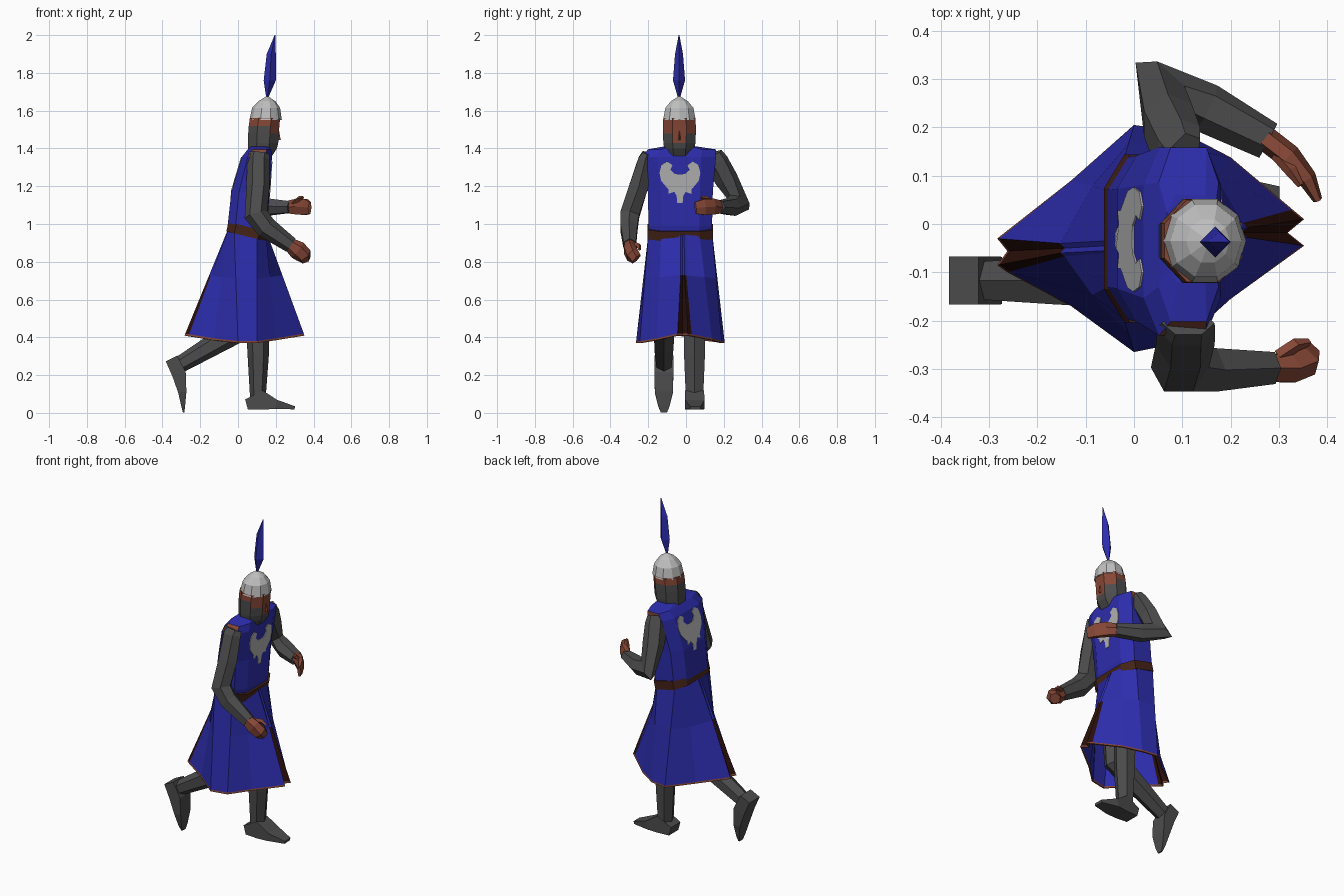
import bpy, bmesh, math
from mathutils import Vector


def material(name, rgb):
    m = bpy.data.materials.new(name)
    lin = [(c / 255 / 12.92) if c < 11 else ((c / 255 + 0.055) / 1.055) ** 2.4 for c in rgb]
    m.diffuse_color = (*lin, 1)
    return m


BLUE = material("blue cloth", (45, 45, 174))
MAIL = material("dark grey mail", (76, 76, 76))
STEEL = material("light steel", (190, 190, 190))
SKIN = material("skin", (134, 71, 54))
DARK = material("dark brown lining", (42, 15, 10))
BELT = material("brown leather", (68, 35, 24))
SILVER = material("grey emblem", (178, 178, 178))

# Unit cross-sections
BOX = [(1, 1), (-1, 1), (-1, -1), (1, -1)]
DIAMOND = [(1, 0), (0, 1), (-1, 0), (0, -1)]
HEX = [(1, 0), (.5, 1), (-.5, 1), (-1, 0), (-.5, -1), (.5, -1)]


def octagon(p, q):
    return [(1, p), (q, 1), (-q, 1), (-1, p), (-1, -p), (-q, -1), (q, -1), (1, -p)]


BODY, HEAD = octagon(.6, .6), octagon(.42, .42)
ROUND = [(math.cos(k * math.tau / 10), math.sin(k * math.tau / 10)) for k in range(10)]


def finish(name, bm, mats, rule=None, fix=True):
    if fix:
        bmesh.ops.recalc_face_normals(bm, faces=bm.faces)
    bm.normal_update()
    if rule:
        for f in bm.faces:
            f.material_index = rule(f.calc_center_median(), f.normal)
    me = bpy.data.meshes.new(name)
    bm.to_mesh(me)
    bm.free()
    for m in mats:
        me.materials.append(m)
    ob = bpy.data.objects.new(name, me)
    bpy.context.collection.objects.link(ob)
    return ob


def loft(name, rings, section, mats, ref=None, rule=None):
    """Capped loft through rings (x, y, z, half width u, half width v).
    Without ref the rings lie flat (u = x, v = y)."""
    bm = bmesh.new()
    pts = [Vector(r[:3]) for r in rings]
    loops = []
    for i, (p, r) in enumerate(zip(pts, rings)):
        u, v = Vector((1, 0, 0)), Vector((0, 1, 0))
        if ref:
            t = Vector()
            if i:
                t += (p - pts[i - 1]).normalized()
            if i < len(pts) - 1:
                t += (pts[i + 1] - p).normalized()
            t.normalize()
            u = Vector(ref).cross(t).normalized()
            v = t.cross(u)
        loops.append([bm.verts.new(p + u * a * r[3] + v * b * r[4]) for a, b in section])
    n = len(section)
    for lo, hi in zip(loops, loops[1:]):
        for k in range(n):
            bm.faces.new((lo[k], lo[(k + 1) % n], hi[(k + 1) % n], hi[k]))
    bm.faces.new(loops[0][::-1])
    bm.faces.new(loops[-1])
    return finish(name, bm, mats, rule)


# Torso with trimmed shoulder edges, and belt
loft("tunic_top", [(.045, -.03, .95, .1, .165), (.05, -.03, .99, .105, .168),
                   (.066, -.03, 1.17, .101, .172), (.1, -.036, 1.355, .08, .195),
                   (.113, -.022, 1.395, .062, .18), (.118, -.03, 1.41, .05, .09)], BODY, [BLUE, SKIN],
     rule=lambda c, n: int(1.36 < c.z < 1.395 and abs(n.y) > .6))
loft("belt", [(.043, -.03, .935, .108, .174), (.055, -.03, .985, .108, .174)], BODY, [BELT], (0, 1, 0))

# Skirt, with a dark recessed slit in front and behind and a trimmed hem
hem = [(-.262, -.056, .41), (-.283, -.085, .41), (-.262, -.1, .407), (-.13, -.17, .385), (0, -.265, .37),
       (.1, -.245, .37), (.2, -.155, .385), (.352, -.045, .41), (.318, -.018, .41), (.352, .01, .41),
       (.328, .03, .407), (.2, .138, .385), (.1, .19, .37), (0, .205, .37), (-.13, .09, .385),
       (-.283, -.03, .41)]
waist = [(-.057, -.045), (-.058, -.055), (-.058, -.06), (-.055, -.13), (-.02, -.198), (.1, -.198),
         (.147, -.13), (.15, -.03), (.149, -.02), (.15, -.01), (.15, -.005), (.147, .07), (.1, .138),
         (-.02, .138), (-.055, .07), (-.058, -.035)]
pinch = {15: -.04, 0: -.05, 1: -.06, 2: -.067, 7: -.028, 8: -.018, 9: -.008, 10: .002}
bm = bmesh.new()
rows = [[], [], [], []]
for i, (h, w) in enumerate(zip(hem, waist)):
    top, low = Vector((*w, .96)), Vector(h)
    mid = top.lerp(low, .42)
    if i in pinch:
        mid.y = pinch[i]
    for row, p in zip(rows, (top, mid, mid.lerp(low, .97), low)):
        row.append(bm.verts.new(p))
for r in range(3):
    for i in range(16):
        j = (i + 1) % 16
        f = bm.faces.new((rows[r + 1][i], rows[r + 1][j], rows[r][j], rows[r][i]))
        f.material_index = 2 if r == 2 else int(r == 1 and i in (15, 0, 1, 7, 8, 9))
skirt = finish("tunic_skirt", bm, [BLUE, DARK, SKIN], fix=False)
mod = skirt.modifiers.new("cloth thickness", "SOLIDIFY")
mod.thickness = .008
mod.offset = -1
mod.material_offset_rim = 2

# Emblem plates: a plain winged shape on chest and back
half = [(0, 1.262), (.028, 1.265), (.05, 1.288), (.04, 1.312), (.068, 1.33), (.098, 1.312), (.108, 1.27),
        (.1, 1.23), (.08, 1.205), (.06, 1.182), (.06, 1.16), (.03, 1.17), (.018, 1.15), (.014, 1.11)]
outline = half + [(-y, z) for y, z in half[:0:-1]]


def emblem(name, surface, lift, side):
    bm = bmesh.new()
    f = bm.faces.new([bm.verts.new((surface(z + lift) + side * .004, y - .032, z + lift))
                      for y, z in outline])
    f.normal_update()
    if f.normal.x * side < 0:
        f.normal_flip()
    ob = finish(name, bm, [SILVER], fix=False)
    s = ob.modifiers.new("plate", "SOLIDIFY")
    s.thickness = .006
    s.offset = -1


emblem("chest_emblem", lambda z: .167 + (z - 1.17) * .07, 0, 1)
emblem("back_emblem", lambda z: -.035 + max(z - 1.17, 0) * .297, .025, -1)


# Head: mail hood with an open face and a bare band below the helmet
def bare(c, n):
    return int(c.z > 1.525 or (c.z > 1.42 and n.x > .9) or (c.z > 1.48 and n.x > .5))


loft("head", [(.118, -.035, 1.36, .062, .075), (.129, -.035, 1.40, .077, .08), (.133, -.035, 1.43, .08, .085),
              (.135, -.035, 1.48, .081, .087), (.138, -.035, 1.52, .081, .087),
              (.143, -.035, 1.56, .08, .085)], HEAD, [MAIL, SKIN], rule=bare)
loft("nose", [(.208, -.035, 1.445, .019, .01), (.208, -.035, 1.462, .015, .01),
              (.208, -.035, 1.51, .007, .006)], DIAMOND, [SKIN])
loft("helmet", [(.146, -.035, 1.55, .086, .091), (.149, -.035, 1.615, .074, .078),
                (.153, -.035, 1.65, .045, .047), (.155, -.035, 1.677, .003, .003)], ROUND, [STEEL])
loft("plume", [(.155, -.037, 1.67, .006, .006), (.168, -.037, 1.76, .032, .032),
               (.176, -.037, 1.90, .024, .021), (.196, -.037, 2.0, .002, .002)], DIAMOND, [BLUE])

# Arms
loft("right_arm", [(.112, -.205, 1.375, .055, .025), (.108, -.215, 1.345, .06, .036),
                   (.106, -.25, 1.2, .061, .05), (.095, -.297, 1.05, .063, .05), (.15, -.302, .98, .058, .045),
                   (.28, -.298, .888, .042, .033)], HEX, [MAIL], (0, 1, 0))
loft("left_arm", [(.1, .14, 1.37, .035, .05), (.09, .16, 1.33, .045, .06), (.07, .215, 1.235, .055, .055),
                  (.06, .283, 1.115, .085, .035), (.15, .24, 1.09, .052, .045),
                  (.278, .172, 1.09, .034, .036)], HEX, [MAIL], (-.45, -.8, -.4))

# Hands with thumbs
loft("right_hand", [(.272, -.298, .893, .036, .028), (.315, -.298, .862, .05, .03),
                    (.345, -.283, .835, .046, .034), (.352, -.262, .815, .034, .028)],
     HEX, [SKIN], (0, 1, 0))
loft("right_thumb", [(.30, -.275, .89, .015, .015), (.335, -.25, .885, .014, .014),
                     (.362, -.245, .865, .008, .008)], DIAMOND, [SKIN], (0, 1, 0))
loft("left_hand", [(.272, .177, 1.09, .026, .034), (.32, .14, 1.092, .026, .042),
                   (.358, .095, 1.09, .02, .042), (.38, .05, 1.085, .01, .032)], HEX, [SKIN], (0, 0, 1))
loft("left_thumb", [(.295, .145, 1.11, .014, .014), (.325, .11, 1.135, .013, .013),
                    (.345, .08, 1.14, .007, .007)], DIAMOND, [SKIN], (0, 0, 1))

# Legs
loft("left_leg", [(.09, .045, .62, .066, .058), (.105, .045, .45, .062, .056), (.107, .045, .3, .056, .055),
                  (.105, .045, .06, .04, .045)], HEX, [MAIL], (0, 1, 0))
loft("right_leg", [(.05, -.11, .62, .07, .06), (.035, -.115, .46, .08, .055), (-.14, -.117, .355, .056, .05),
                   (-.325, -.117, .245, .043, .038)], HEX, [MAIL], (0, 1, 0))

# Feet: one planted, one trailing with the toe down
loft("left_foot", [(.045, .045, .045, .027, .045), (.13, .045, .068, .05, .05), (.2, .047, .045, .025, .052),
                   (.3, .05, .027, .008, .028)], BOX, [MAIL], (0, 1, 0))
loft("right_foot", [(-.352, -.117, .288, .034, .05), (-.312, -.117, .205, .037, .05),
                    (-.295, -.117, .11, .022, .048), (-.29, -.117, .035, .01, .03),
                    (-.288, -.117, .002, .004, .016)], BOX, [MAIL], (0, 1, 0))
